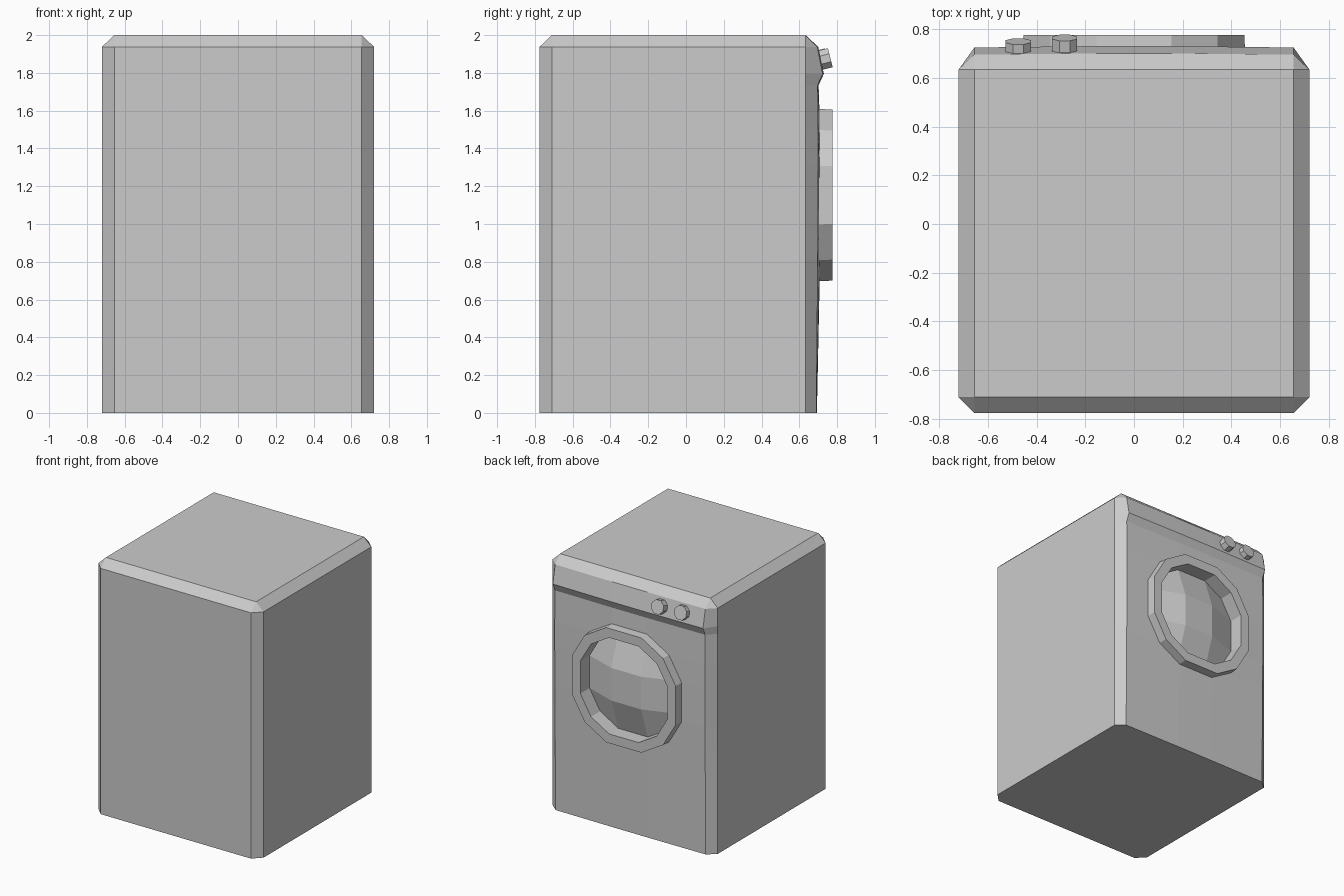
import bpy, bmesh, math
from mathutils import Matrix, Vector

if "Cube" in bpy.data.objects:
    bpy.data.objects.remove(bpy.data.objects["Cube"])

CZ = 1.153                      # door centre height
A, B, C = 0.155, 0.345, 0.457   # door outline half-steps


def finish(bm, name):
    bmesh.ops.remove_doubles(bm, verts=bm.verts, dist=1e-5)
    bmesh.ops.recalc_face_normals(bm, faces=bm.faces)
    me = bpy.data.meshes.new(name)
    bm.to_mesh(me)
    bm.free()
    ob = bpy.data.objects.new(name, me)
    bpy.context.collection.objects.link(ob)
    return ob


def loft(name, rings, caps=True, closed=False):
    bm = bmesh.new()
    loops = [[bm.verts.new(p) for p in r] for r in rings]
    pairs = list(zip(loops, loops[1:])) + ([(loops[-1], loops[0])] if closed else [])
    for a, b in pairs:
        for i in range(len(a)):
            j = (i + 1) % len(a)
            bm.faces.new((a[i], a[j], b[j], b[i]))
    if caps:
        bm.faces.new(loops[0])
        bm.faces.new(loops[-1])
    return finish(bm, name)


def door_ring(scale, y):
    quarter = [(C, A), (B, B), (A, C)]
    pts = []
    for k in range(4):
        c, s = [(1, 0), (0, 1), (-1, 0), (0, -1)][k]
        pts += [(c * x - s * z, s * x + c * z) for x, z in quarter]
    return [(x * scale, y, CZ + z * scale) for x, z in pts]


# cabinet: stacked outlines with a gently bulged front and console lip
def outline(z, edge, mid, inset=0.0):
    w, b = 0.72 - inset, -0.775 + inset
    half = [(0.655, b), (w, -0.71), (w, 0.633), (0.655, edge), (A, mid)]
    return [(x, y, z) for x, y in half] + [(-x, y, z) for x, y in reversed(half)]


levels = [(0, 0.69, 0.693), (0.81, 0.697, 0.71), (1.0, 0.699, 0.714),
          (1.31, 0.70, 0.714), (1.5, 0.70, 0.71), (1.735, 0.697, 0.702),
          (1.795, 0.724, 0.73), (1.938, 0.695, 0.70)]
rings = [outline(*l) for l in levels] + [outline(2.0, 0.633, 0.633, 0.065)]
cabinet = loft("cabinet", rings)

# door opening cut into the cabinet
cutter = loft("door_cutter", [door_ring(0.88, 0.6), door_ring(0.88, 0.9)])
cutter.hide_render = True
mod = cabinet.modifiers.new("opening", 'BOOLEAN')
mod.operation, mod.object, mod.solver = 'DIFFERENCE', cutter, 'EXACT'
bpy.context.view_layer.objects.active = cabinet
bpy.ops.object.modifier_apply(modifier=mod.name)
bpy.data.objects.remove(cutter)

# door frame
INNER = 0.83
loft("door_frame", [door_ring(1.0, 0.69), door_ring(0.99, 0.775),
                    door_ring(INNER, 0.775), door_ring(INNER, 0.66),
                    door_ring(0.9, 0.66)], caps=False, closed=True)

# domed door glass: 3 x 3 patch whose border is the 12-sided opening
bm = bmesh.new()
steps = [-1, -A / C, A / C, 1]
grid = []
for u in steps:
    row = []
    for v in steps:
        inner = abs(u) < 1 and abs(v) < 1
        k = B if abs(u) == 1 and abs(v) == 1 else C
        y = 0.745 if inner else 0.66
        row.append(bm.verts.new((u * k * INNER, y, CZ + v * k * INNER)))
    grid.append(row)
for i in range(3):
    for j in range(3):
        bm.faces.new((grid[i][j], grid[i][j + 1], grid[i + 1][j + 1], grid[i + 1][j]))
glass = finish(bm, "door_glass")

# control knobs, square to the tilted console
axis = Vector((0, math.cos(math.radians(14)), math.sin(math.radians(14))))
for name, x, front in (("outer_knob", -0.475, 0.749), ("inner_knob", -0.285, 0.764)):
    bm = bmesh.new()
    depth = 0.07
    centre = Vector((x, front, 1.88)) - axis * depth / 2
    rot = axis.to_track_quat('Z', 'Y').to_matrix().to_4x4()
    bmesh.ops.create_cone(bm, cap_ends=True, segments=8, radius1=0.056, radius2=0.056,
                          depth=depth, matrix=Matrix.Translation(centre) @ rot
                          @ Matrix.Rotation(math.pi / 8, 4, 'Z'))
    finish(bm, name)
